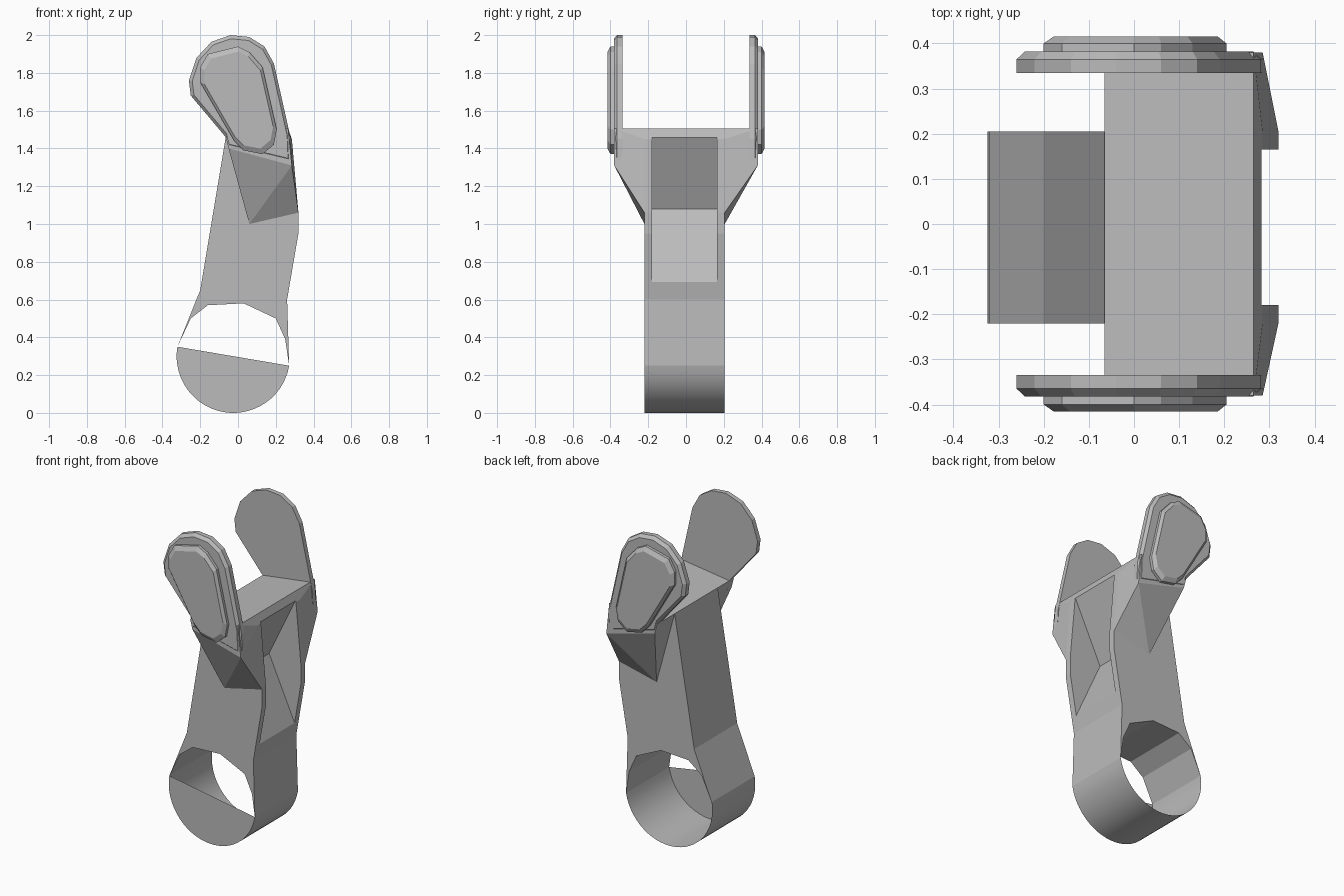
import bpy, bmesh, math

cube = bpy.data.objects.get("Cube")
if cube:
    bpy.data.objects.remove(cube, do_unlink=True)

grey = bpy.data.materials.new("plain_grey")
grey.use_nodes = True
grey.diffuse_color = (0.5, 0.5, 0.5, 1)
grey.node_tree.nodes["Principled BSDF"].inputs["Base Color"].default_value = (0.5, 0.5, 0.5, 1)

FRONT, BACK = -0.22, 0.205


def finish(name, bm, fix_normals=True, smooth=True):
    if fix_normals:
        bmesh.ops.recalc_face_normals(bm, faces=bm.faces)
    mesh = bpy.data.meshes.new(name)
    bm.to_mesh(mesh)
    bm.free()
    mesh.materials.append(grey)
    ob = bpy.data.objects.new(name, mesh)
    bpy.context.collection.objects.link(ob)
    if smooth:
        bpy.ops.object.select_all(action='DESELECT')
        ob.select_set(True)
        bpy.context.view_layer.objects.active = ob
        bpy.ops.object.shade_smooth_by_angle(angle=math.radians(25))
    return ob


def prism(name, outline, y0, y1, scale=1.0):
    """Extrude an (x, z) outline along y, optionally tapering the far end."""
    bm = bmesh.new()
    cx = sum(p[0] for p in outline) / len(outline)
    cz = sum(p[1] for p in outline) / len(outline)
    near = [bm.verts.new((x, y0, z)) for x, z in outline]
    far = [bm.verts.new((cx + (x - cx) * scale, y1, cz + (z - cz) * scale)) for x, z in outline]
    bm.faces.new(near)
    bm.faces.new(far)
    for i in range(len(outline)):
        j = (i + 1) % len(outline)
        bm.faces.new((near[i], near[j], far[j], far[i]))
    return finish(name, bm, smooth=False)


# Lower barrel: thin open cylinder half, closed by a half disc at the front
CENTRE, RADIUS, TILT, STEPS = (-0.025, 0.30), 0.3, -0.168, 28
arc = []
for i in range(STEPS + 1):
    a = math.pi + TILT + math.pi * i / STEPS
    arc.append((CENTRE[0] + RADIUS * math.cos(a), CENTRE[1] + RADIUS * math.sin(a)))
bm = bmesh.new()
rims = [[bm.verts.new((x, y, z)) for x, z in arc] for y in (FRONT, BACK)]
for i in range(STEPS):
    bm.faces.new((rims[0][i], rims[0][i + 1], rims[1][i + 1], rims[1][i]))
bm.faces.new(rims[0])
finish("barrel", bm)

# Arm body with the arched opening above the barrel
left_end, right_end = arc[0], arc[-1]
arm_outline = [left_end, (-0.2, 0.65), (-0.065, 1.46), (0.265, 1.505), (0.285, 1.45),
               (0.32, 1.06), (0.32, 0.95), (0.26, 0.6), right_end,
               (0.25, 0.39), (0.2, 0.5), (0.03, 0.58), (-0.16, 0.57), (-0.25, 0.5)]
arm = prism("arm_body", arm_outline, FRONT, BACK)

# V-shaped notch cut into the outer edge of the arm
cutter = prism("notch_cutter", [(0.1, 1.08), (0.277, 0.69), (0.5, 0.69), (0.5, 1.46), (0.283, 1.46)],
               -0.18, 0.165)
cutter.hide_render = True
cut = arm.modifiers.new("notch", 'BOOLEAN')
cut.operation = 'DIFFERENCE'
cut.solver = 'EXACT'
cut.object = cutter
bpy.ops.object.select_all(action='DESELECT')
arm.select_set(True)
bpy.context.view_layer.objects.active = arm
bpy.ops.object.modifier_apply(modifier="notch")
bpy.data.objects.remove(cutter, do_unlink=True)

# Fork sides: flared shoulder, rounded ear plate and raised boss
ear_outline = [(-0.05, 1.4), (-0.065, 1.46), (-0.25, 1.68), (-0.26, 1.76), (-0.22, 1.88),
               (-0.14, 1.965), (-0.04, 2.0), (0.06, 1.99), (0.14, 1.94), (0.19, 1.85),
               (0.28, 1.45), (0.285, 1.32)]
boss_outline = [(-0.2, 1.75), (-0.2, 1.83), (-0.16, 1.9), (0.0, 1.94), (0.06, 1.91),
                (0.13, 1.83), (0.205, 1.5), (0.19, 1.42), (0.13, 1.37), (0.03, 1.39),
                (-0.02, 1.44)]
for side, s, root in (("front", -1, FRONT), ("back", 1, BACK)):
    bm = bmesh.new()
    inner = [(0.06, 1.0), (0.32, 1.06), (-0.065, 1.46), (0.265, 1.505), (0.285, 1.45)]
    outer = [(-0.05, 1.4), (0.285, 1.31), (-0.065, 1.46), (0.265, 1.505)]
    for pts, y in ((inner, root), (outer, s * 0.38)):
        for x, z in pts:
            bm.verts.new((x, y, z))
    bmesh.ops.convex_hull(bm, input=bm.verts)
    finish(side + "_shoulder", bm, smooth=False)
    prism(side + "_ear", ear_outline, s * 0.335, s * 0.365)
    prism(side + "_ear_bevel", ear_outline, s * 0.365, s * 0.382, 0.93)
    prism(side + "_boss", boss_outline, s * 0.375, s * 0.4)
    prism(side + "_boss_cap", boss_outline, s * 0.4, s * 0.415, 0.9)
